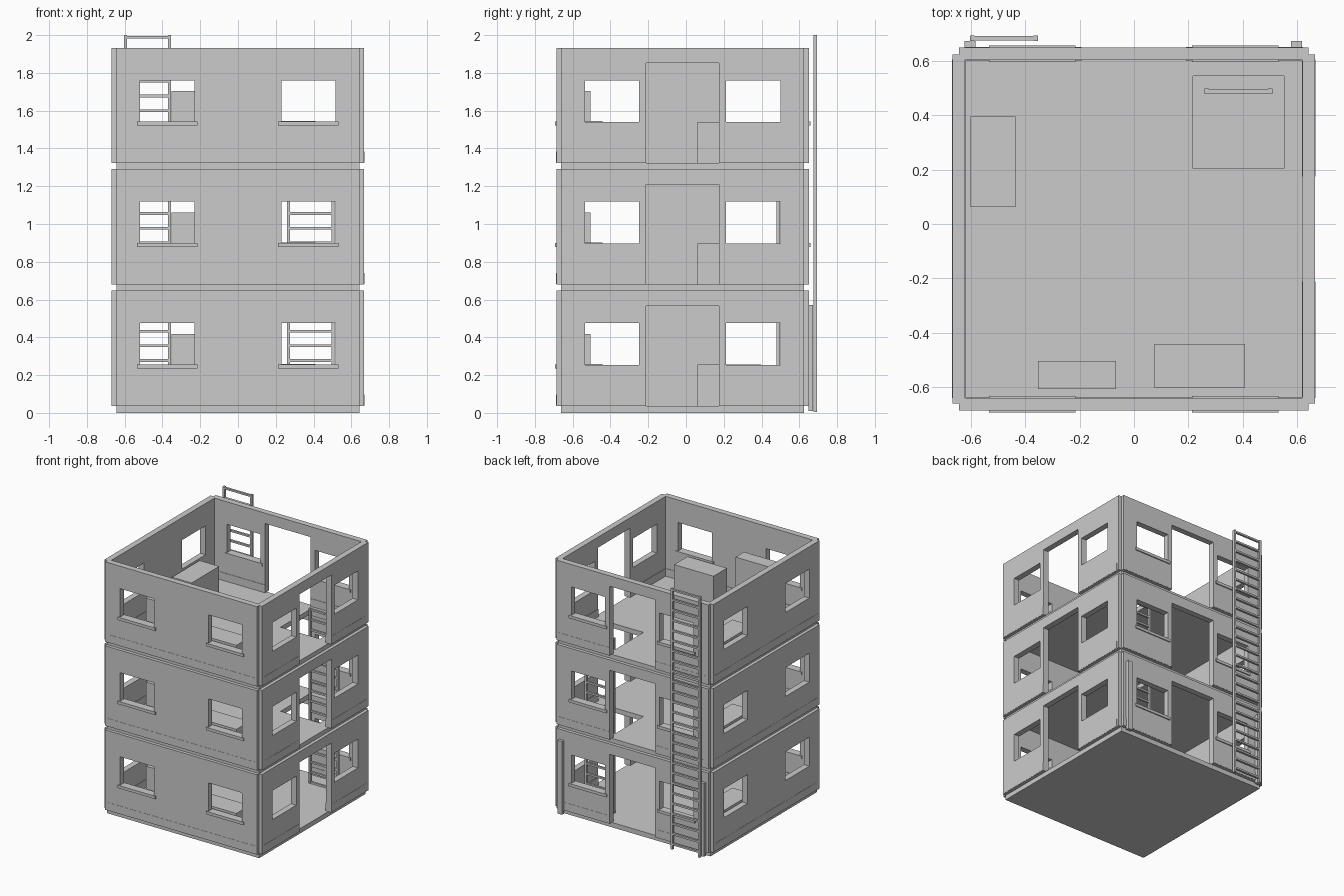
import bpy, bmesh

if "Cube" in bpy.data.objects:
    bpy.data.objects.remove(bpy.data.objects["Cube"])

grey = bpy.data.materials.new("plain grey")
grey.diffuse_color = (0.6, 0.6, 0.6, 1)
grey.use_nodes = True
grey.node_tree.nodes["Principled BSDF"].inputs["Base Color"].default_value = grey.diffuse_color

CX, CY = -0.001, -0.018            # centre of the building
OUT, LEN, INN = 0.668, 0.643, 0.622  # wall outside, wall half length, wall inside
PITCH, SLAB, TOP = 0.643, 0.036, 0.647


def finish(name, bm):
    bmesh.ops.remove_doubles(bm, verts=bm.verts, dist=1e-5)
    bmesh.ops.recalc_face_normals(bm, faces=bm.faces)
    me = bpy.data.meshes.new(name)
    bm.to_mesh(me)
    bm.free()
    me.materials.append(grey)
    ob = bpy.data.objects.new(name, me)
    bpy.context.collection.objects.link(ob)
    return ob


def add_box(bm, x0, x1, y0, y1, z0, z1):
    r = bmesh.ops.create_cube(bm, size=1)
    for v in r["verts"]:
        v.co = ((x0 + x1) / 2 + v.co.x * (x1 - x0),
                (y0 + y1) / 2 + v.co.y * (y1 - y0),
                (z0 + z1) / 2 + v.co.z * (z1 - z0))


def box(name, *b):
    bm = bmesh.new()
    add_box(bm, *b)
    return finish(name, bm)


def panel(name, u0, u1, v0, v1, w0, w1, holes, place):
    """Flat plate in (u, v) with thickness w0..w1 and rectangular holes."""
    def cuts(lo, hi, i):
        return sorted({lo, hi, *[c for h in holes for c in h[i:i + 2] if lo < c < hi]})

    us, vs = cuts(u0, u1, 0), cuts(v0, v1, 2)

    def solid(i, j):
        if not (0 <= i < len(us) - 1 and 0 <= j < len(vs) - 1):
            return False
        u, v = (us[i] + us[i + 1]) / 2, (vs[j] + vs[j + 1]) / 2
        return not any(h[0] < u < h[1] and h[2] < v < h[3] for h in holes)

    bm = bmesh.new()

    def quad(*pts):
        bm.faces.new([bm.verts.new(place(*p)) for p in pts])

    for i in range(len(us) - 1):
        for j in range(len(vs) - 1):
            if not solid(i, j):
                continue
            a, b, c, d = us[i], us[i + 1], vs[j], vs[j + 1]
            for w in (w0, w1):
                quad((a, c, w), (b, c, w), (b, d, w), (a, d, w))
            for di, dj, p, q in ((-1, 0, (a, c), (a, d)), (1, 0, (b, c), (b, d)),
                                 (0, -1, (a, c), (b, c)), (0, 1, (a, d), (b, d))):
                if not solid(i + di, j + dj):
                    quad((*p, w0), (*q, w0), (*q, w1), (*p, w1))
    finish(name, bm)


def ladder(name, x0, x1, y0, y1, top, rungs):
    bm = bmesh.new()
    for x in (x0, x1 - 0.016):
        add_box(bm, x, x + 0.016, y0, y1, 0.005, top)
    for k in range(rungs):
        z = 0.044 + 0.0778 * k
        add_box(bm, x0 + 0.016, x1 - 0.016, y0 + 0.002, y1 - 0.002, z - 0.007, z + 0.007)
    finish(name, bm)


# wall name -> mapping from (along, up, outward) to world, and whether it has a door
walls = {
    "front": (lambda z: lambda u, v, w: (CX + u, CY - w, z + v), False),
    "back": (lambda z: lambda u, v, w: (CX + u, CY + w, z + v), True),
    "left": (lambda z: lambda u, v, w: (CX - w, CY + u, z + v), False),
    "right": (lambda z: lambda u, v, w: (CX + w, CY + u, z + v), True),
}
WIN = [(-0.517, -0.23, 0.254, 0.475), (0.23, 0.517, 0.254, 0.475)]
DOOR = (-0.193, 0.193, 0.0, 0.567)
HATCH = (0.217, 0.552, 0.204, 0.545)

for n in range(3):
    z = n * PITCH
    s = f"_floor_{n + 1}"
    # recessed floor slab, with a ladder hatch on the upper storeys
    panel("slab" + s, CX - LEN, CX + LEN, CY - LEN, CY + LEN, z, z + SLAB + 0.001,
          [HATCH] if n else [], lambda u, v, w: (u, v, w))
    for side, (make, door) in walls.items():
        place = make(z)
        gap = [DOOR] if door else []
        panel(side + "_wall" + s, -LEN, LEN, SLAB, TOP, INN, OUT, WIN + gap, place)
        # thin skirting band
        panel(side + "_skirting" + s, -LEN + 0.02, LEN - 0.02, SLAB + 0.003, 0.098,
              INN - 0.003, OUT + 0.0015, gap, place)
        # window sills on front and back
        if side in ("front", "back"):
            for k, h in enumerate(WIN):
                panel(f"{side}_sill_{k + 1}" + s, h[0] - 0.016, h[1] + 0.016,
                      0.235, 0.257, INN - 0.007, OUT + 0.008, [], place)
    # furniture blocks
    zf = z + SLAB
    box("bed" + s, -0.602, -0.436, 0.062, 0.396, zf, z + 0.255)
    box("cabinet" + s, -0.353, -0.066, -0.608, -0.505, zf, z + 0.418)
    box("bench" + s, 0.076, 0.409, -0.604, -0.441, zf, z + 0.258)

# pilaster strips at the back corners
for name, x in (("left", -0.604), ("right", 0.598)):
    box(name + "_back_post", x - 0.02, x + 0.02, CY + OUT - 0.002, 0.673, 0.01, 0.57)

# outside and inside ladders
ladder("outside_ladder", -0.604, -0.354, 0.674, 0.694, 2.0, 26)
ladder("inside_ladder", 0.26, 0.51, 0.479, 0.498, 1.375, 18)
